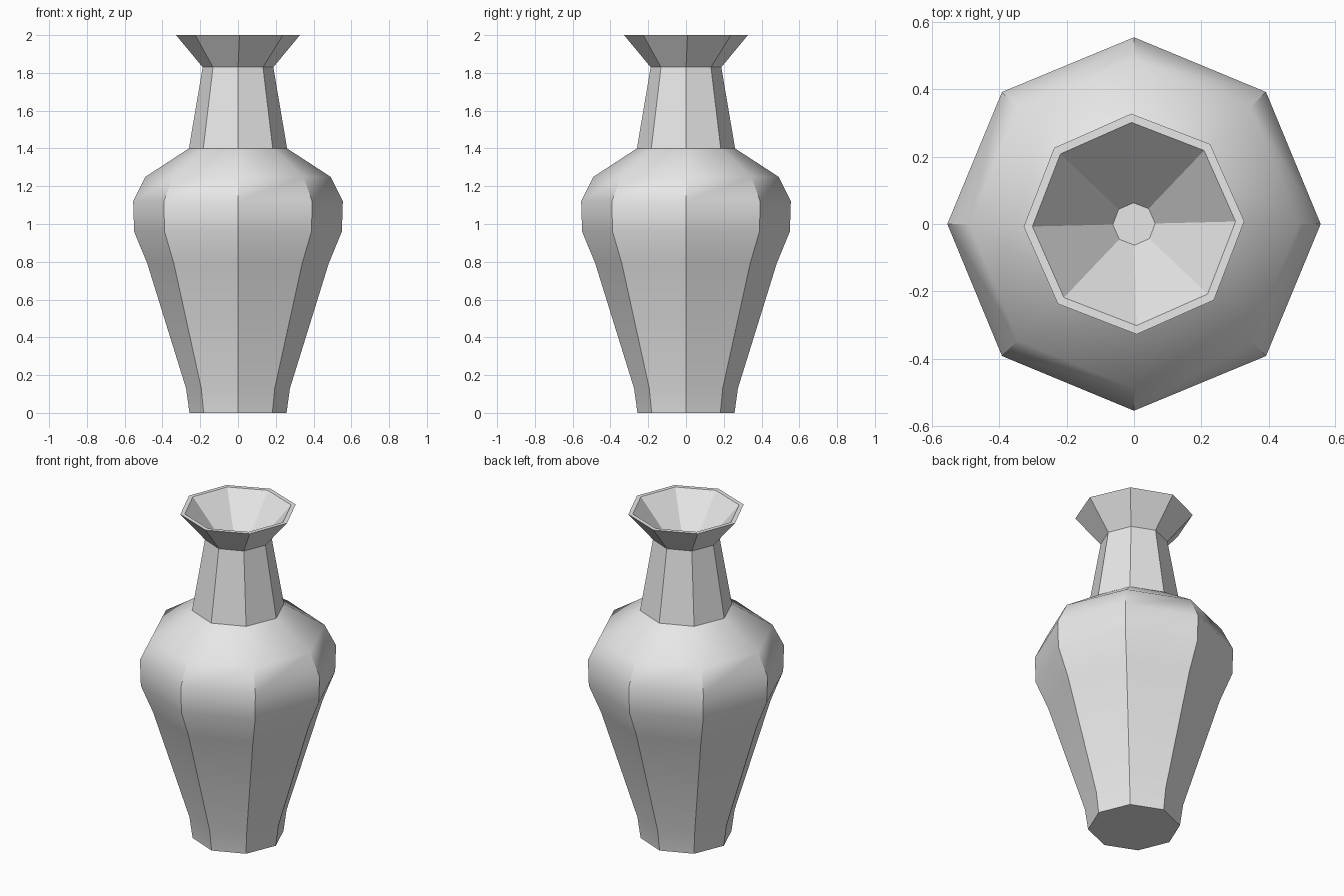
import bpy
import bmesh
from math import cos, sin, radians, tau

SIDES = 8

cube = bpy.data.objects.get("Cube")
if cube:
    bpy.data.objects.remove(cube, do_unlink=True)

# Single pale grey glaze
glaze = bpy.data.materials.new("pale grey ceramic")
glaze.use_nodes = True
grey = (0.8, 0.8, 0.8, 1)
glaze.diffuse_color = grey
bsdf = next(n for n in glaze.node_tree.nodes if n.type == 'BSDF_PRINCIPLED')
bsdf.inputs["Base Color"].default_value = grey

# Profile from the foot up, over the lip and down: radius, height, twist in degrees
profile = [
    (0.257, 0.00, 0),    # foot
    (0.275, 0.13, 0),
    (0.480, 0.79, 0),    # belly
    (0.550, 0.96, 0),
    (0.555, 1.12, 0),
    (0.490, 1.25, 0),    # shoulder
    (0.260, 1.40, 0),    # neck
    (0.187, 1.83, 0),
    (0.328, 2.00, 1.4),  # flared lip
    (0.302, 2.00, 1.4),
    (0.063, 1.73, 1.4),  # mouth floor
]


def ring(bm, radius, height, twist):
    """Add one octagonal ring of vertices."""
    return [bm.verts.new((radius * cos(a), radius * sin(a), height))
            for a in (tau * i / SIDES + radians(twist) for i in range(SIDES))]


# Vase: rings joined by quads and capped at both ends
bm = bmesh.new()
rings = [ring(bm, *point) for point in profile]
for low, high in zip(rings, rings[1:]):
    for i in range(SIDES):
        j = (i + 1) % SIDES
        bm.faces.new((low[i], low[j], high[j], high[i]))
bm.faces.new(rings[0][::-1])
bm.faces.new(rings[-1])
mesh = bpy.data.meshes.new("vase")
bm.to_mesh(mesh)
bm.free()
mesh.materials.append(glaze)

vase = bpy.data.objects.new("vase", mesh)
bpy.context.collection.objects.link(vase)
bpy.ops.object.select_all(action='DESELECT')
vase.select_set(True)
bpy.context.view_layer.objects.active = vase
bpy.ops.object.shade_smooth_by_angle(angle=radians(32))
